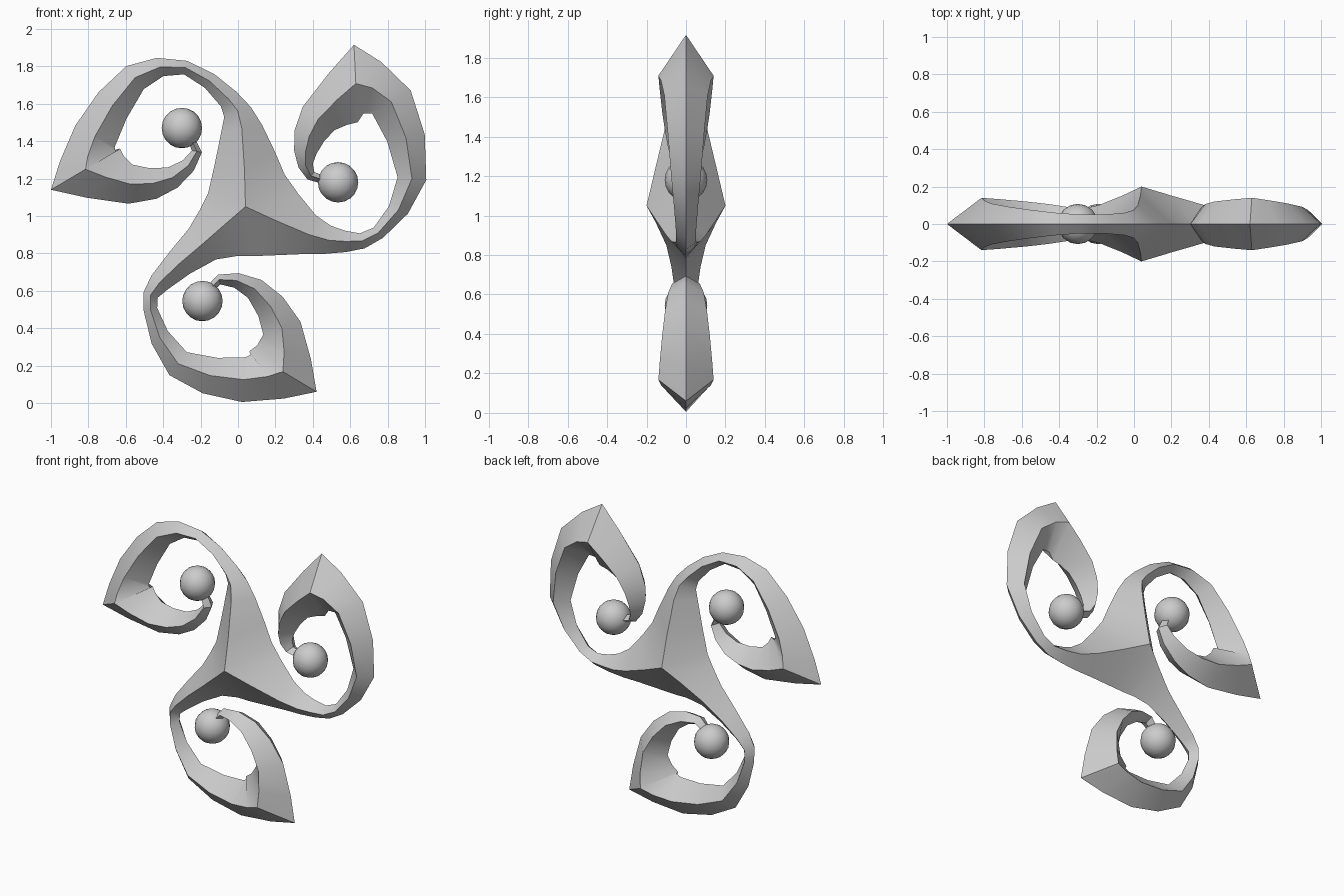
import bpy, bmesh
from mathutils import Vector

if "Cube" in bpy.data.objects:
    bpy.data.objects.remove(bpy.data.objects["Cube"])

HUB = (0.04, 1.05)
# crotches shared by neighbouring arms
TOP_RIGHT, TOP_LEFT, LOW = (.25, 1.22), (-.16, 1.12), (.08, .785)

# Each arm: its two crotches, tip, crease path from hub to corner, then to the ball
ARMS = {
    "upper_left": (TOP_RIGHT, TOP_LEFT, (-1, 1.14),
                   [HUB, (.02, 1.47), (-.05, 1.625), (-.28, 1.793), (-.55, 1.74), (-.765, 1.425), (-.815, 1.25)],
                   [(-.575, 1.17), (-.35, 1.205), (-.22, 1.345), (-.30, 1.47)]),
    "right": (LOW, TOP_RIGHT, (.62, 1.915),
              [HUB, (.38, .90), (.575, .864), (.75, .91), (.93, 1.2), (.82, 1.61), (.63, 1.708)],
              [(.43, 1.52), (.36, 1.34), (.39, 1.215), (.535, 1.18)]),
    "lower_left": (TOP_LEFT, LOW, (.42, .06),
                   [HUB, (-.19, .85), (-.42, .643), (-.468, .50), (-.32, .21), (.03, .125), (.24, .168)],
                   [(.235, .40), (.09, .61), (-.10, .66), (-.19, .545)]),
}
# shared section along every arm: half width in the plane, half depth in y
WIDTH = [.21, .11, .057, .037, .077, .12, .21, .105, .06, .027, .015]
DEPTH = [.20, .10, .06, .05, .075, .11, .14, .12, .09, .05, .025]


def flat(p, y=0):
    return Vector((p[0], y, p[1]))


def refine(knots):
    """Insert one spline point midway between each pair of sections."""
    out = []
    for i in range(len(knots) - 1):
        a, b = knots[i], knots[i + 1]
        before, after = knots[max(i - 1, 0)], knots[min(i + 2, len(knots) - 1)]
        out.append(a)
        out.append([(9 * (p + q) - o - r) / 16 for o, p, q, r in zip(before, a, b, after)])
    return out + [knots[-1]]


def add_arm(bm, crotch_a, crotch_b, tip, trunk, curl):
    """Diamond section: outer ridge, front crease, inner ridge, back crease."""
    path = [flat(p) for p in trunk + curl]
    corner = len(trunk) - 1
    knots = []
    for i, mid in enumerate(path):
        t = (path[min(i + 1, len(path) - 1)] - path[max(i - 1, 0)]).normalized()
        side = Vector((t.z, 0, -t.x)) * WIDTH[i]
        if i == corner:
            side = flat(tip) - mid
        outer, inner = mid + side, mid - side
        if i == 0:
            outer, inner = flat(crotch_a), flat(crotch_b)
        deep = Vector((0, DEPTH[i], 0))
        knots.append([outer, mid - deep, inner, mid + deep])
    sections = refine(knots[:corner + 1]) + refine(knots[corner:])[1:]
    rings = [[bm.verts.new(p) for p in s] for s in sections]
    for a, b in zip(rings, rings[1:]):
        for k in range(4):
            n = (k + 1) % 4
            bm.faces.new((a[k], a[n], b[n], b[k]))
    bm.faces.new(rings[-1])


# spiral body: three arms welded at the hub
bm = bmesh.new()
for arm in ARMS.values():
    add_arm(bm, *arm)
bmesh.ops.remove_doubles(bm, verts=bm.verts, dist=0.0005)
bmesh.ops.recalc_face_normals(bm, faces=bm.faces)
mesh = bpy.data.meshes.new("spiral_body")
bm.to_mesh(mesh)
bm.free()
body = bpy.data.objects.new("spiral_body", mesh)
bpy.context.collection.objects.link(body)
bpy.context.view_layer.objects.active = body
body.select_set(True)
bpy.ops.object.shade_smooth_by_angle(angle=0.7)

# balls at the arm ends
for name, arm in ARMS.items():
    bpy.ops.mesh.primitive_uv_sphere_add(segments=16, ring_count=10, radius=.108, location=flat(arm[4][-1]))
    bpy.context.object.name = name + "_ball"
    bpy.ops.object.shade_smooth()
